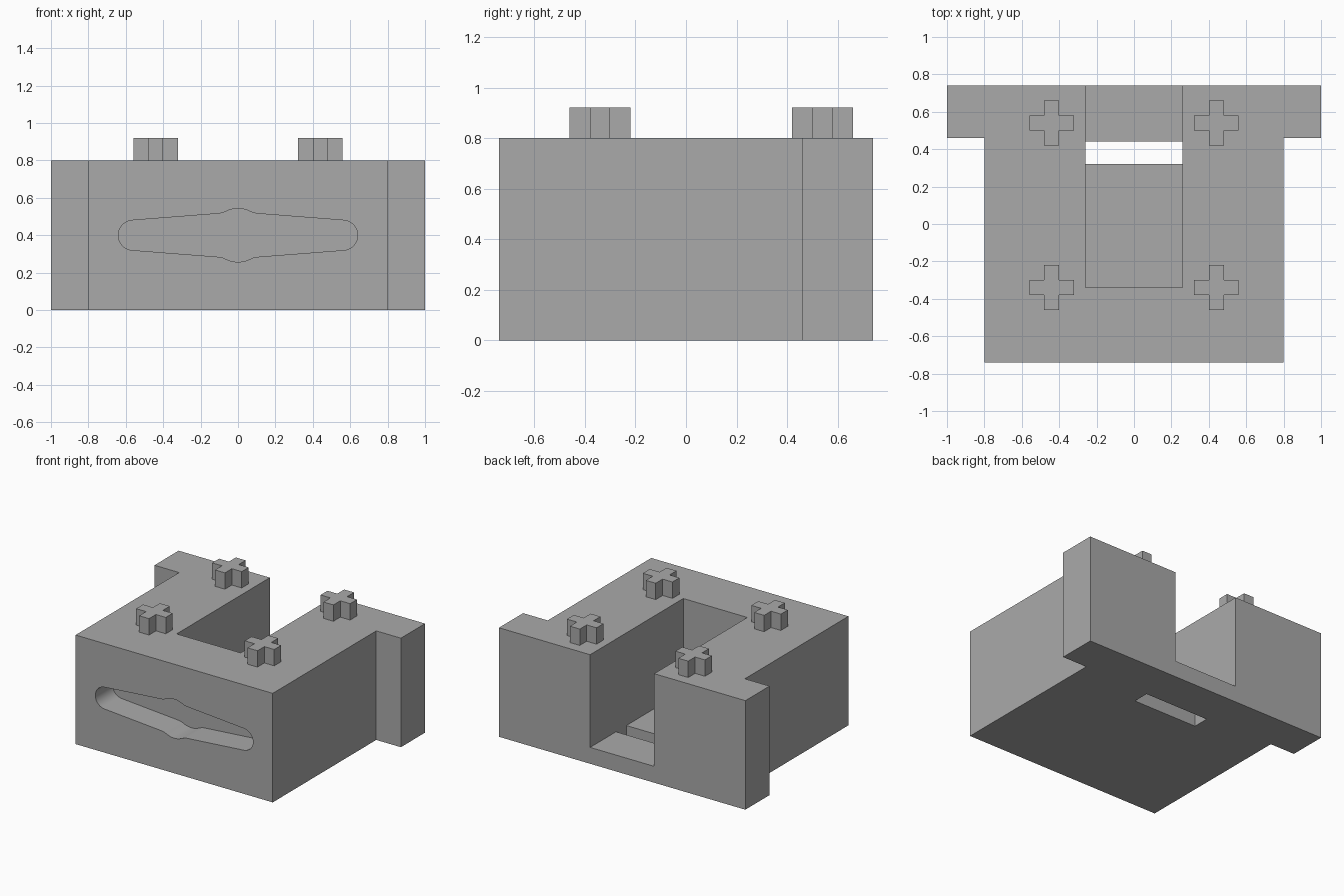
import bpy, bmesh, math
from mathutils import Matrix

cube = bpy.data.objects.get("Cube")
if cube:
    bpy.data.objects.remove(cube, do_unlink=True)

grey = bpy.data.materials.new("plain grey")
grey.use_nodes = True
grey.diffuse_color = (0.4, 0.4, 0.4, 1)
grey.node_tree.nodes["Principled BSDF"].inputs["Base Color"].default_value = grey.diffuse_color


def prism(name, outline, low, high, upright=False):
    """Extrude an outline along z, or along y when upright (outline in x, z)."""
    bm = bmesh.new()
    base = bm.faces.new([bm.verts.new((u, v, low)) for u, v in outline])
    grown = bmesh.ops.extrude_face_region(bm, geom=[base])["geom"]
    tops = [g for g in grown if isinstance(g, bmesh.types.BMVert)]
    bmesh.ops.translate(bm, verts=tops, vec=(0, 0, high - low))
    if upright:
        swap = Matrix(((1, 0, 0), (0, 0, 1), (0, 1, 0))).to_4x4()
        bmesh.ops.transform(bm, matrix=swap, verts=bm.verts)
    bmesh.ops.recalc_face_normals(bm, faces=bm.faces)
    mesh = bpy.data.meshes.new(name)
    bm.to_mesh(mesh)
    bm.free()
    mesh.materials.append(grey)
    obj = bpy.data.objects.new(name, mesh)
    bpy.context.collection.objects.link(obj)
    return obj


def rect(x0, x1, y0, y1):
    return [(x0, y0), (x1, y0), (x1, y1), (x0, y1)]


def cut(target, cutter):
    cutter.hide_render = True
    mod = target.modifiers.new("cut", "BOOLEAN")
    mod.operation, mod.solver, mod.object = "DIFFERENCE", "EXACT", cutter
    bpy.context.view_layer.objects.active = target
    bpy.ops.object.modifier_apply(modifier=mod.name)
    bpy.data.objects.remove(cutter, do_unlink=True)


# Block with a flange along each rear side
half = [(0.8, -0.74), (0.8, 0.46), (1, 0.46), (1, 0.74)]
body = prism("body", half + [(-x, y) for x, y in reversed(half)], 0, 0.8)

# Open-backed pocket and the slit through its floor
cut(body, prism("pocket_cutter", rect(-0.26, 0.26, -0.34, 0.9), 0.12, 1))
cut(body, prism("slit_cutter", rect(-0.26, 0.26, 0.32, 0.44), -0.1, 0.3))

# Shallow tapered slot in the front, with round ends and a central bulge
quarter = [(0.56 + 0.08 * math.cos(a), 0.08 * math.sin(a))
           for a in (math.radians(i * 85 / 10) for i in range(11))]
quarter += [(0.1, 0.116), (0.085, 0.119), (0.07, 0.125)]
quarter += [(0.14 * math.sin(a), 0.143 * math.cos(a))
            for a in (math.radians(i) for i in (23, 17, 11, 5))]
upper = quarter + [(-x, z) for x, z in reversed(quarter)]
outline = upper + [(-x, -z) for x, z in upper[1:-1]]
cut(body, prism("slot_cutter", [(x, 0.4 + z) for x, z in outline], -0.9, -0.54, True))

# Four cross-shaped pegs on the top
arm, thick = 0.12, 0.04
corner = [(arm, -thick), (arm, thick), (thick, thick)]
cross = []
for turn in range(4):
    cross += corner
    corner = [(-y, x) for x, y in corner]
for side, sx in (("left", 1), ("right", -1)):
    for row, cy in (("front", -0.34), ("rear", 0.54)):
        prism(f"{row}_{side}_peg", [(x + sx * 0.44, y + cy) for x, y in cross], 0.8, 0.92)

# Smooth only the rounded walls of the slot
bpy.ops.object.select_all(action="DESELECT")
body.select_set(True)
bpy.context.view_layer.objects.active = body
bpy.ops.object.shade_smooth_by_angle(angle=math.radians(25))
